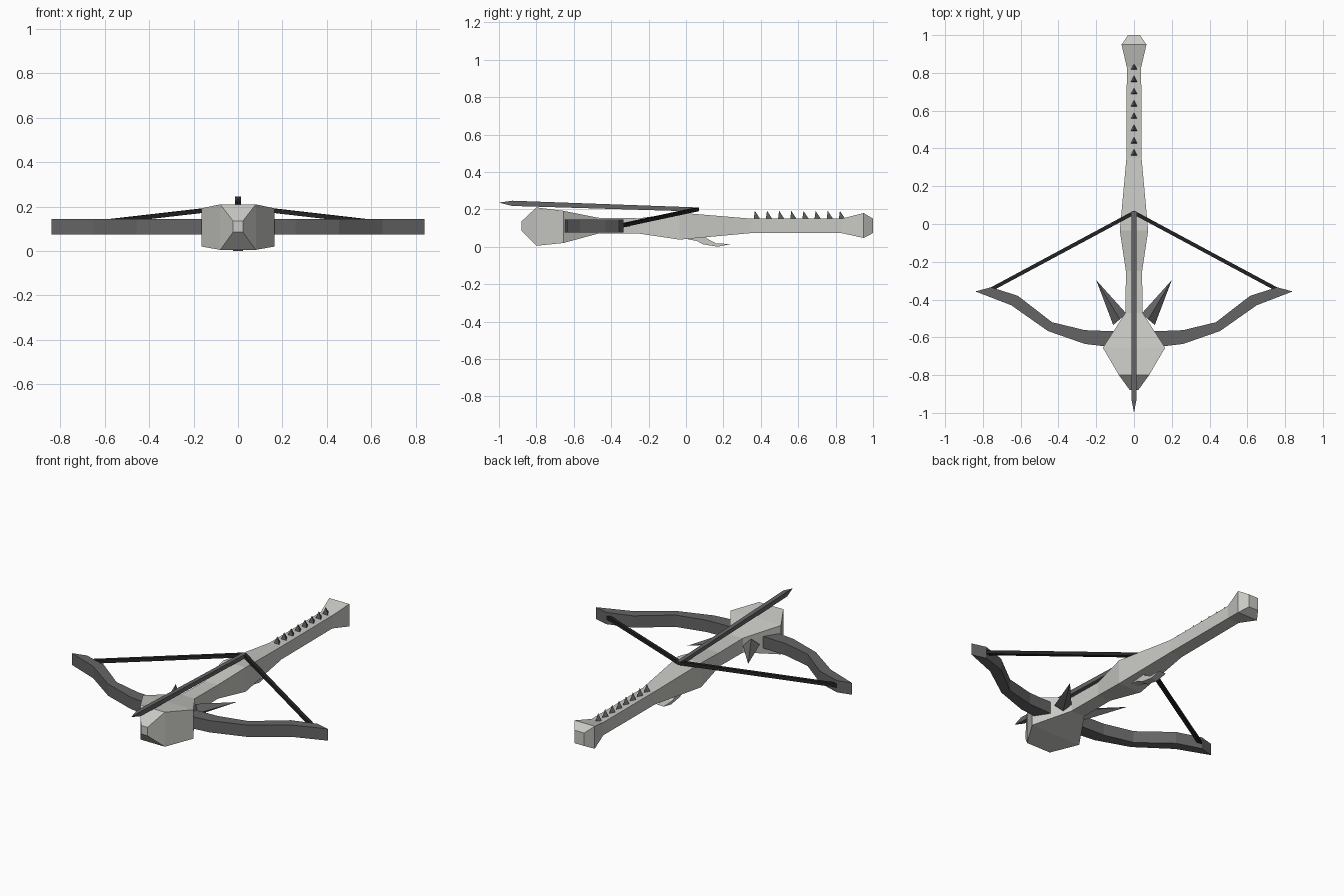
import bpy, bmesh
from mathutils import Vector

cube = bpy.data.objects.get("Cube")
if cube:
    bpy.data.objects.remove(cube, do_unlink=True)


def material(name, r, g, b):
    m = bpy.data.materials.new(name)
    m.use_nodes = True
    m.diffuse_color = (r, g, b, 1)
    m.node_tree.nodes["Principled BSDF"].inputs["Base Color"].default_value = (r, g, b, 1)
    return m


PALE = material("pale grey", 0.58, 0.58, 0.55)
DARK = material("dark grey", 0.13, 0.13, 0.13)
BLACK = material("string black", 0.018, 0.018, 0.018)


def finish(name, bm, mat):
    bmesh.ops.recalc_face_normals(bm, faces=bm.faces)
    mesh = bpy.data.meshes.new(name)
    bm.to_mesh(mesh)
    bm.free()
    mesh.materials.append(mat)
    ob = bpy.data.objects.new(name, mesh)
    bpy.context.collection.objects.link(ob)
    return ob


def loft(name, rings, mat):
    """Skin a row of rings with equal point counts and cap both ends."""
    bm = bmesh.new()
    rows = [[bm.verts.new(p) for p in ring] for ring in rings]
    n = len(rows[0])
    for a, b in zip(rows, rows[1:]):
        for i in range(n):
            j = (i + 1) % n
            bm.faces.new((a[i], a[j], b[j], b[i]))
    bm.faces.new(rows[0])
    bm.faces.new(rows[-1])
    return finish(name, bm, mat)


def pyramid(name, base, tip, mat):
    bm = bmesh.new()
    ring = [bm.verts.new(p) for p in base]
    top = bm.verts.new(tip)
    bm.faces.new(ring)
    for i in range(len(ring)):
        bm.faces.new((ring[i], ring[(i + 1) % len(ring)], top))
    return finish(name, bm, mat)


def rect(y, half, low, high):
    return [(-half, y, low), (half, y, low), (half, y, high), (-half, y, high)]


def rod(name, a, b, r, mat):
    """Square bar between two points."""
    a, b = Vector(a), Vector(b)
    side = (b - a).cross(Vector((0, 0, 1))).normalized() * r
    up = side.cross(b - a).normalized() * r
    return loft(name, [[p - side - up, p + side - up, p + side + up, p - side + up]
                       for p in (a, b)], mat)


# Stock with faceted head, swollen middle and flared butt
loft("stock", [rect(*s) for s in (
    (-0.88, 0.022, 0.085, 0.135), (-0.80, 0.08, 0.005, 0.21),
    (-0.655, 0.165, 0.02, 0.192), (-0.47, 0.045, 0.07, 0.155),
    (-0.25, 0.043, 0.07, 0.152), (-0.035, 0.075, 0.038, 0.182),
    (0.35, 0.04, 0.073, 0.15), (0.83, 0.038, 0.073, 0.15),
    (0.95, 0.066, 0.047, 0.18), (1.0, 0.032, 0.073, 0.15))], PALE)

# Trigger hooked under the stock
trigger = [(-0.01, 0.06), (0.0, 0.042), (0.06, 0.03), (0.09, 0.013), (0.17, 0.0),
           (0.24, 0.014), (0.16, 0.018), (0.11, 0.045), (0.10, 0.07)]
loft("trigger", [[(x, y, z) for y, z in trigger] for x in (-0.022, 0.022)], PALE)

# Bow limbs: paired front and back edge points, from head to tip
limb = [((0.05, -0.66), (0.05, -0.57)), ((0.26, -0.635), (0.26, -0.562)),
        ((0.455, -0.567), (0.434, -0.52)), ((0.65, -0.43), (0.615, -0.38)),
        ((0.84, -0.357), (0.757, -0.335))]
for s, label in ((1, "left"), (-1, "right")):
    loft(label + "_limb", [[(s * f[0], f[1], 0.075), (s * b[0], b[1], 0.075),
                            (s * b[0], b[1], 0.145), (s * f[0], f[1], 0.145)]
                           for f, b in limb], DARK)
    # String from limb tip to nock
    rod(label + "_string", (s * 0.76, -0.348, 0.113), (0, 0.06, 0.2), 0.01, BLACK)
    # Swept-back spike behind the head
    pyramid(label + "_spike", [(s * 0.11, -0.535, 0.11), (s * 0.075, -0.505, 0.145),
                               (s * 0.04, -0.475, 0.11), (s * 0.075, -0.505, 0.075)],
            (s * 0.2, -0.297, 0.11), DARK)

# Bolt lying along the top, with a pointed tip
loft("bolt_shaft", [rect(0.065, 0.012, 0.188, 0.21), rect(-0.93, 0.013, 0.218, 0.246)], DARK)
pyramid("bolt_tip", rect(-0.93, 0.013, 0.218, 0.246), (0, -1.0, 0.236), DARK)

# Row of small teeth on the grip
for i in range(8):
    y = 0.362 + i * 0.065
    pyramid("tooth_%d" % (i + 1), [(-0.018, y, 0.148), (0.018, y, 0.148), (0, y + 0.035, 0.148)],
            (0, y + 0.006, 0.192), DARK)
